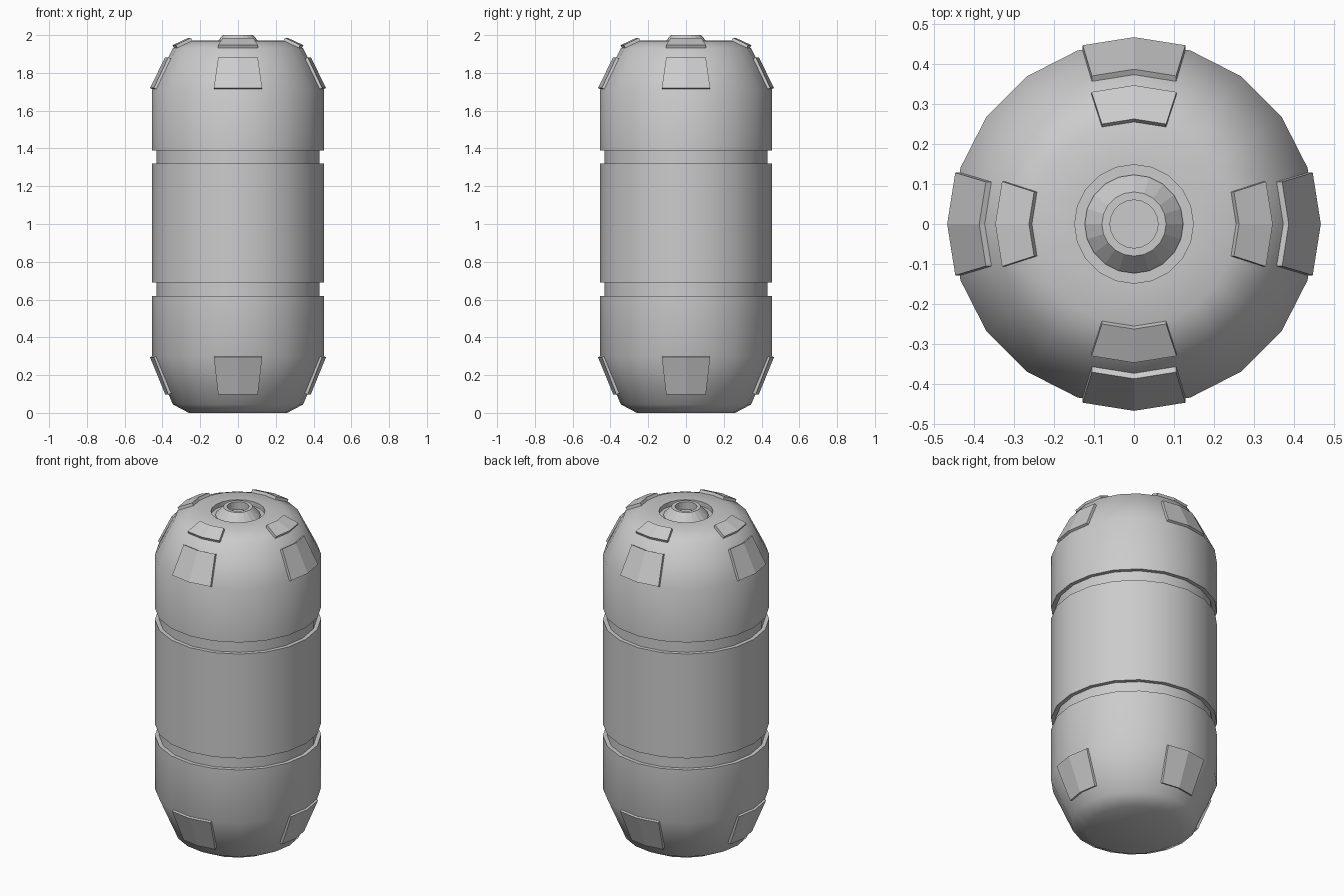
import bpy, bmesh, math
from mathutils import Vector

if "Cube" in bpy.data.objects:
    bpy.data.objects.remove(bpy.data.objects["Cube"])

SIDES = 20


def make_object(name, bm, smooth_angle=None):
    bmesh.ops.recalc_face_normals(bm, faces=bm.faces)
    mesh = bpy.data.meshes.new(name)
    bm.to_mesh(mesh)
    bm.free()
    ob = bpy.data.objects.new(name, mesh)
    bpy.context.collection.objects.link(ob)
    if smooth_angle:
        bpy.ops.object.select_all(action='DESELECT')
        bpy.context.view_layer.objects.active = ob
        ob.select_set(True)
        bpy.ops.object.shade_smooth_by_angle(angle=math.radians(smooth_angle))
    return ob


def lathe(name, profile, smooth_angle=None):
    """Revolve (radius, z) points about z and close both ends."""
    bm = bmesh.new()
    rings = [[bm.verts.new((r * math.cos(a), r * math.sin(a), z))
              for a in (math.tau * i / SIDES for i in range(SIDES))]
             for r, z in profile]
    for lo, hi in zip(rings, rings[1:]):
        for i in range(SIDES):
            j = (i + 1) % SIDES
            bm.faces.new((lo[i], lo[j], hi[j], hi[i]))
    bm.faces.new(rings[0])
    bm.faces.new(rings[-1])
    return make_object(name, bm, smooth_angle)


def plates(name, low, high, thick):
    """Four bent plates; low/high are (radius, z, half width) on the outer face."""
    (r0, z0, w0), (r1, z1, w1) = low, high
    n = Vector((z1 - z0, 0, r0 - r1)).normalized()
    bend = math.tan(math.pi / SIDES)
    for k in range(4):
        a = k * math.pi / 2
        bm = bmesh.new()

        def row(r, z, w, depth):
            out = []
            for y in (-w, 0, w):
                p = Vector((r - abs(y) * bend, y, z)) - n * depth
                out.append(bm.verts.new((p.x * math.cos(a) - p.y * math.sin(a),
                                         p.x * math.sin(a) + p.y * math.cos(a), p.z)))
            return out

        loop = [row(r0, z0, w0, 0), row(r1, z1, w1, 0),
                row(r1, z1, w1, thick), row(r0, z0, w0, thick)]
        for i in range(4):
            p, q = loop[i], loop[(i + 1) % 4]
            for s in range(2):
                bm.faces.new((p[s], p[s + 1], q[s + 1], q[s]))
        for s in (0, 2):
            bm.faces.new([ring[s] for ring in loop])
        make_object(f"{name}_{k + 1}", bm)


# Capsule body with two grooves and a round recess in the top
R, G = 0.455, 0.432
lathe("body", [
    (0.26, 0.0), (0.345, 0.045), (R, 0.30),
    (R, 0.62), (G, 0.62), (G, 0.69), (R, 0.69),
    (R, 1.32), (G, 1.32), (G, 1.39), (R, 1.39),
    (R, 1.71), (0.345, 1.93), (0.255, 1.97),
    (0.148, 1.972), (0.148, 1.945)], 48)

# Conical nozzle with a hollow centre
lathe("top_nozzle", [
    (0.123, 1.94), (0.123, 1.95), (0.08, 2.0), (0.06, 2.0), (0.06, 1.955)])

# Raised plates on the slopes
plates("upper_plate", (0.466, 1.72, 0.128), (0.386, 1.882, 0.105), 0.025)
plates("shoulder_plate", (0.346, 1.947, 0.106), (0.262, 1.986, 0.08), 0.025)
plates("lower_plate", (0.385, 0.097, 0.105), (0.466, 0.295, 0.128), 0.025)
